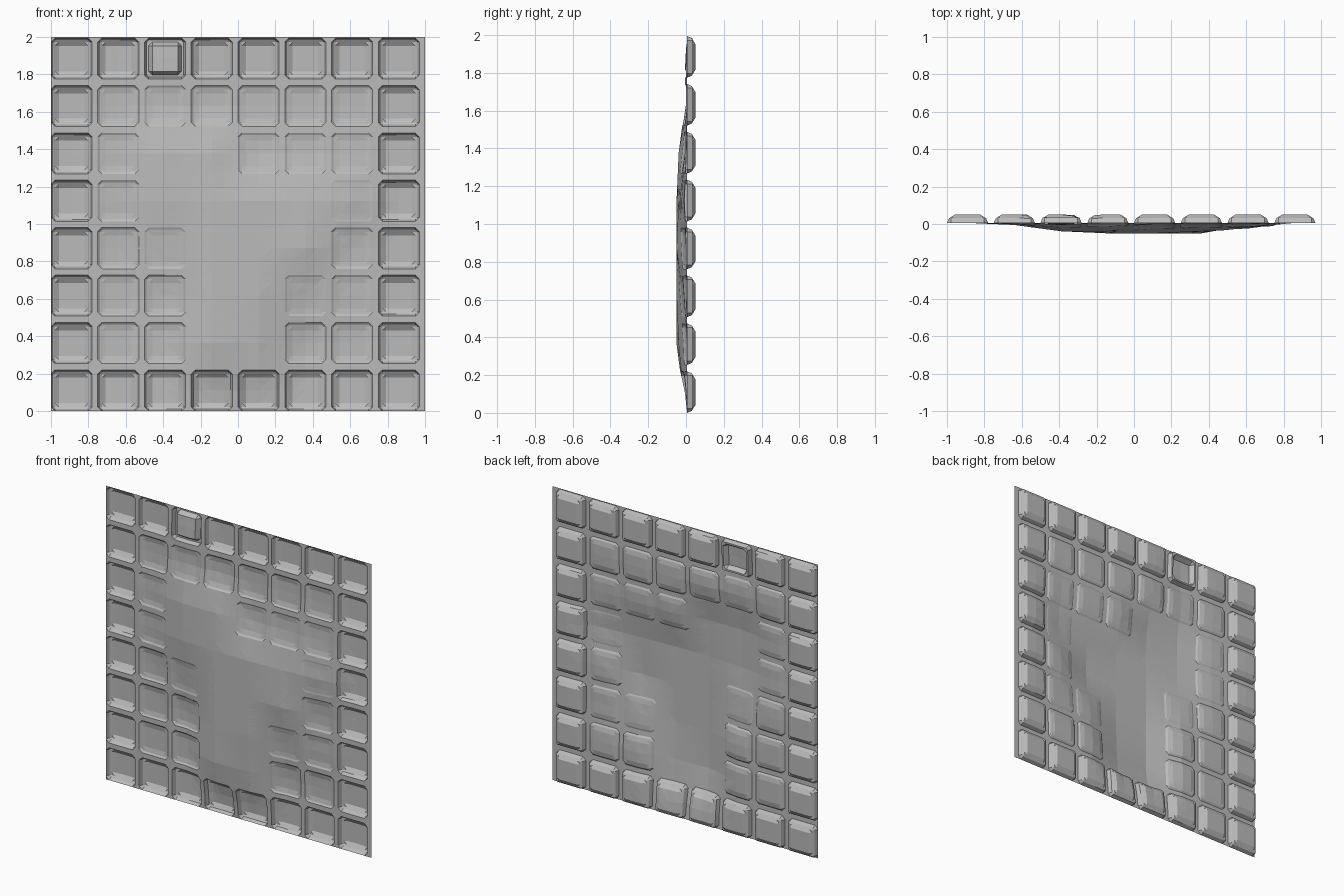
import bpy, bmesh, math

if "Cube" in bpy.data.objects:
    bpy.data.objects.remove(bpy.data.objects["Cube"])

PITCH_X, PITCH_Z, SIZE, N = 0.25, 0.2535, 0.22, 8
PLANE, DEPTH = 0.006, 0.044

# Forward swell of the embossed figure per cell, top row first
RELIEF = ["00100000",
          "00100000",
          "01441110",
          "01455430",
          "00255510",
          "00055210",
          "00054000",
          "00022000"][::-1]


def cell_relief(c, r):
    c, r = min(max(c, 0), N - 1), min(max(r, 0), N - 1)
    return int(RELIEF[r][c])


def swell(x, z):
    """Blend the figure height between cell centres, fading at the lower rim."""
    u = (x + 1 - SIZE / 2) / PITCH_X
    v = (z - SIZE / 2) / PITCH_Z
    c, r = math.floor(u), math.floor(v)
    s, t = u - c, v - r
    low = cell_relief(c, r) * (1 - s) + cell_relief(c + 1, r) * s
    high = cell_relief(c, r + 1) * (1 - s) + cell_relief(c + 1, r + 1) * s
    h = low * (1 - t) + high * t
    rim = min(1, z / 0.2, (2 - z) / 0.15)
    return 0.0112 * h * max(rim, 0)


def pocket_strength(c, r):
    if c in (0, N - 1) or r in (0, N - 1):
        return 1.0
    return max(0.0, 0.33 * (1 - cell_relief(c, r) / 4))


def pocket(x, z):
    """Depth of the bevelled pocket at this point."""
    c = min(int((x + 1 + 1e-5) / PITCH_X), N - 1)
    r = min(int((z + 1e-5) / PITCH_Z), N - 1)
    px, pz = x + 1 - c * PITCH_X, z - r * PITCH_Z
    dx, dz = min(px, SIZE - px), min(pz, SIZE - pz)
    d = min(dx, dz, (dx + dz) - 0.022)      # clipped corners
    if d <= 1e-5:
        return 0.0
    if (c, r) == (2, N - 1):                # crumpled pocket with thin fins
        return 0.03 if d < 0.03 else 0.0
    wall = 0.025 * d / 0.011 if d < 0.011 else \
        0.025 + (DEPTH - 0.025) * min(1, (d - 0.011) / 0.031)
    return wall * pocket_strength(c, r)


def grid_lines(start, pitch, end):
    steps = (0, 0.011, 0.022, 0.042, 0.11, 0.178, 0.198, 0.209, SIZE)
    return [start + i * pitch + s for i in range(N) for s in steps] + [end]


# Pocketed sheet with the figure pressed forward
xs, zs = grid_lines(-1, PITCH_X, 1), grid_lines(0, PITCH_Z, 2)
bm = bmesh.new()
rows = [[bm.verts.new((x, PLANE + pocket(x, z) - swell(x, z), z)) for x in xs]
        for z in zs]
for j in range(len(zs) - 1):
    for i in range(len(xs) - 1):
        bm.faces.new((rows[j][i], rows[j][i + 1],
                      rows[j + 1][i + 1], rows[j + 1][i]))
bmesh.ops.triangulate(bm, faces=bm.faces[:])
mesh = bpy.data.meshes.new("relief_panel")
bm.to_mesh(mesh)
bm.free()
panel = bpy.data.objects.new("relief_panel", mesh)
bpy.context.collection.objects.link(panel)

grey = bpy.data.materials.new("plain_grey")
grey.diffuse_color = (0.5, 0.5, 0.5, 1)
grey.use_nodes = True
grey.node_tree.nodes["Principled BSDF"].inputs["Base Color"].default_value = grey.diffuse_color
mesh.materials.append(grey)
